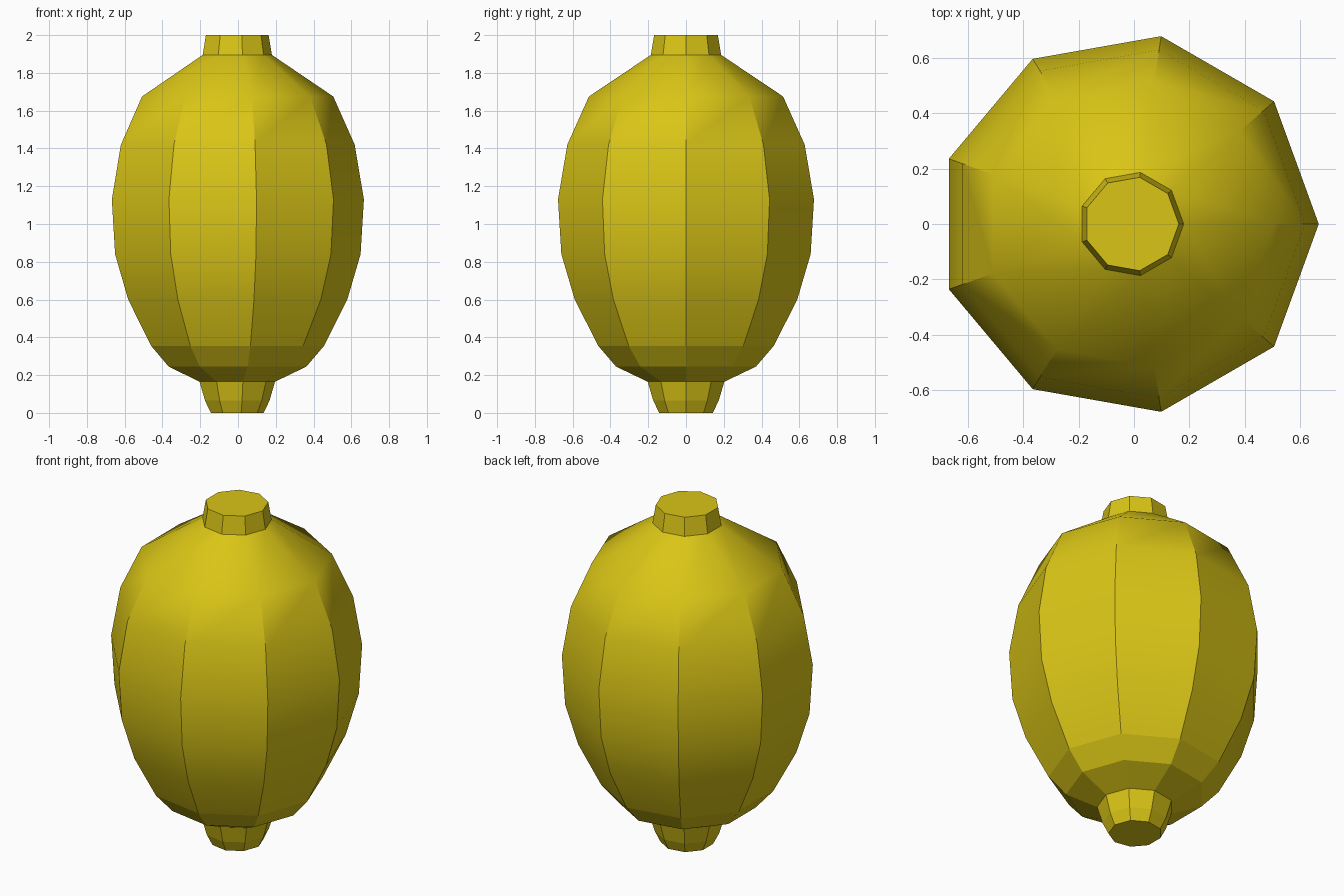
import bpy, bmesh, math

if "Cube" in bpy.data.objects:
    bpy.data.objects.remove(bpy.data.objects["Cube"])

SIDES = 9
# (height, radius) from bottom tip to top stub
PROFILE = [(0, .144), (.065, .176), (.165, .206), (.245, .376), (.355, .472),
           (.60, .598), (.84, .670), (1.13, .688), (1.42, .638), (1.675, .522),
           (1.895, .189), (2.0, .171)]

# one plain yellow
skin = bpy.data.materials.new("lemon yellow")
skin.diffuse_color = (.70, .56, .008, 1)
skin.use_nodes = True
skin.node_tree.nodes["Principled BSDF"].inputs["Base Color"].default_value = skin.diffuse_color

# lathe the nine-sided fruit body with its end nubs
bm = bmesh.new()
rings = []
for z, r in PROFILE:
    shift = -.005 - .024 * r
    rings.append([bm.verts.new((shift + r * math.cos(math.tau * i / SIDES),
                                r * math.sin(math.tau * i / SIDES), z))
                  for i in range(SIDES)])
for a, b in zip(rings, rings[1:]):
    for i in range(SIDES):
        j = (i + 1) % SIDES
        bm.faces.new((a[i], a[j], b[j], b[i]))
bm.faces.new(rings[0][::-1])
bm.faces.new(rings[-1])
bmesh.ops.recalc_face_normals(bm, faces=bm.faces)

# smooth the main body only; nubs and underside stay faceted
for f in bm.faces:
    f.smooth = .36 < f.calc_center_median().z < 1.89
for e in bm.edges:
    e.smooth = e.calc_face_angle(0) < math.radians(34) and all(f.smooth for f in e.link_faces)

mesh = bpy.data.meshes.new("lemon_body")
bm.to_mesh(mesh)
bm.free()
mesh.materials.append(skin)
bpy.context.collection.objects.link(bpy.data.objects.new("lemon_body", mesh))
